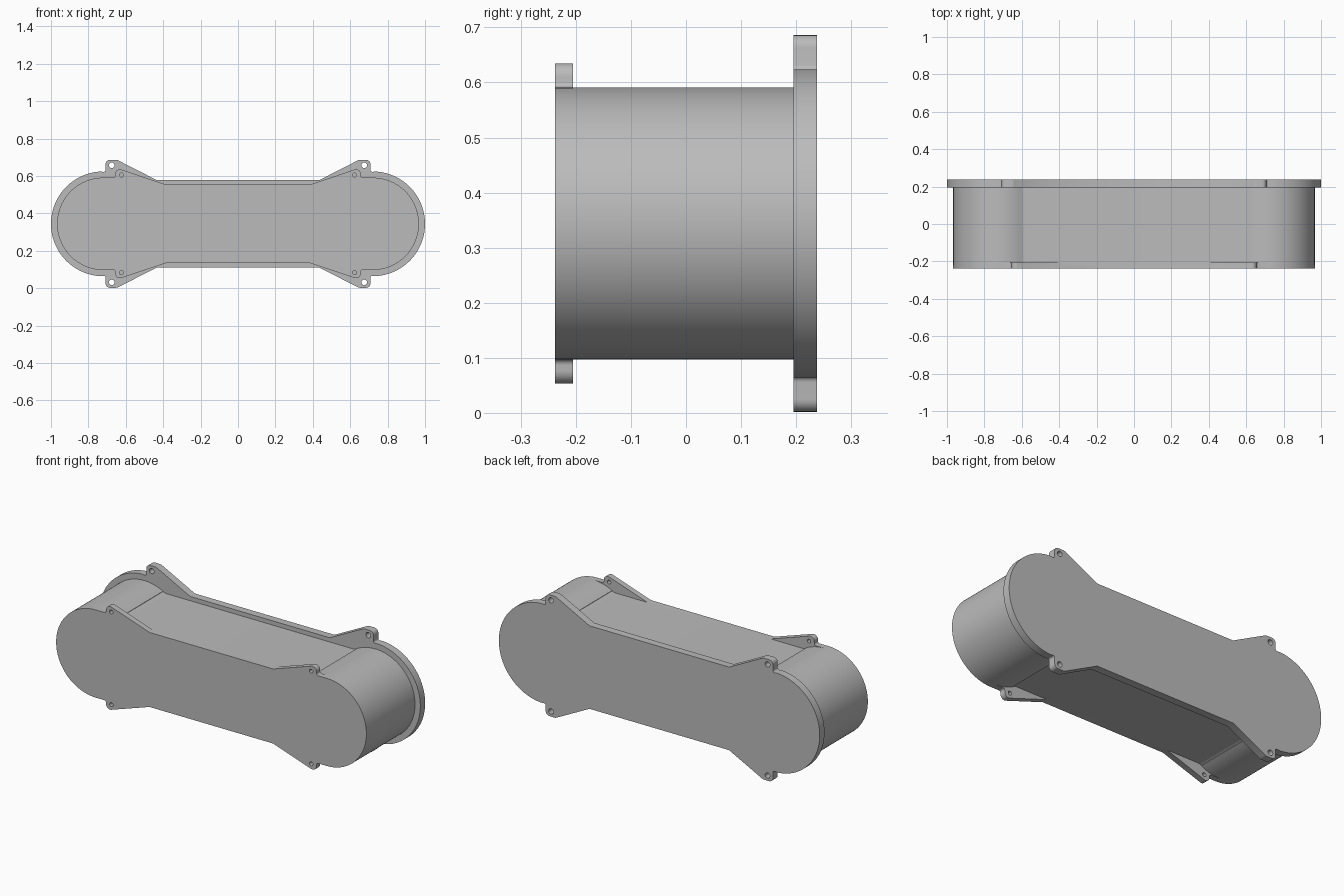
import bpy
from math import cos, sin, radians

cube = bpy.data.objects.get("Cube")
if cube:
    bpy.data.objects.remove(cube, do_unlink=True)

MID_Z = 0.344  # height of the long axis

grey = bpy.data.materials.new("plain grey")
grey.use_nodes = True
grey.diffuse_color = (0.5, 0.5, 0.5, 1)
grey.node_tree.nodes["Principled BSDF"].inputs["Base Color"].default_value = (0.5, 0.5, 0.5, 1)


def arc(cx, cz, r, start, end, steps):
    angles = [radians(start + (end - start) * i / steps) for i in range(steps + 1)]
    return [(cx + r * cos(a), cz + r * sin(a)) for a in angles]


def mirrored(quarter):
    """Closed outline from the quarter running from the +x tip to the waist."""
    half = quarter + [(-x, z) for x, z in reversed(quarter)]
    return half + [(x, -z) for x, z in reversed(half[1:-1])]


def extrude(name, outline, y0, y1, hole=None):
    curve = bpy.data.curves.new(name, "CURVE")
    curve.dimensions = "2D"
    curve.fill_mode = "BOTH"
    curve.extrude = (y1 - y0) / 2
    loops = [outline]
    if hole:
        hx, hz, hr = hole
        loops += [arc(sx * hx, sz * hz, hr, 0, 345, 23) for sx in (-1, 1) for sz in (-1, 1)]
    for loop in loops:
        spline = curve.splines.new("POLY")
        spline.points.add(len(loop) - 1)
        for point, (x, z) in zip(spline.points, loop):
            point.co = (x, z, 0, 1)
        spline.use_cyclic_u = True
    obj = bpy.data.objects.new(name, curve)
    bpy.context.collection.objects.link(obj)
    obj.rotation_euler.x = radians(90)
    obj.location = (0, (y0 + y1) / 2, MID_Z)
    bpy.ops.object.select_all(action="DESELECT")
    obj.select_set(True)
    bpy.context.view_layer.objects.active = obj
    bpy.ops.object.convert(target="MESH")
    obj = bpy.context.object
    obj.data.materials.clear()
    obj.data.materials.append(grey)
    bpy.ops.object.mode_set(mode="EDIT")
    bpy.ops.mesh.select_all(action="SELECT")
    bpy.ops.mesh.remove_doubles(threshold=0.0001)
    bpy.ops.mesh.normals_make_consistent(inside=False)
    bpy.ops.mesh.select_all(action="DESELECT")
    bpy.ops.object.mode_set(mode="OBJECT")
    bpy.ops.object.shade_smooth_by_angle(angle=radians(30))
    return obj


# Housing: round ends blended into a flat waist
body = arc(0.72, 0, 0.247, 0, 118, 40) + arc(0.581, 0.26, 0.05, -62, -90, 5)
extrude("housing", mirrored(body), -0.22, 0.21)

# Front plate: small screw ears sloping down to the waist
front = (arc(0.72, 0, 0.247, 0, 90, 32) + arc(0.666, 0.257, 0.01, 270, 180, 4)
         + arc(0.631, 0.266, 0.025, 0, 110, 8) + [(0.385, 0.21)])
extrude("front_plate", mirrored(front), -0.238, -0.205, (0.623, 0.261, 0.011))

# Back plate: larger rim with bigger screw ears
back = (arc(0.72, 0, 0.28, 0, 86, 32) + arc(0.718, 0.288, 0.01, 270, 180, 4)
        + arc(0.685, 0.319, 0.023, 0, 90, 6) + arc(0.655, 0.307, 0.035, 90, 117, 4)
        + [(0.435, 0.234)])
extrude("back_plate", mirrored(back), 0.195, 0.238, (0.675, 0.313, 0.015))
